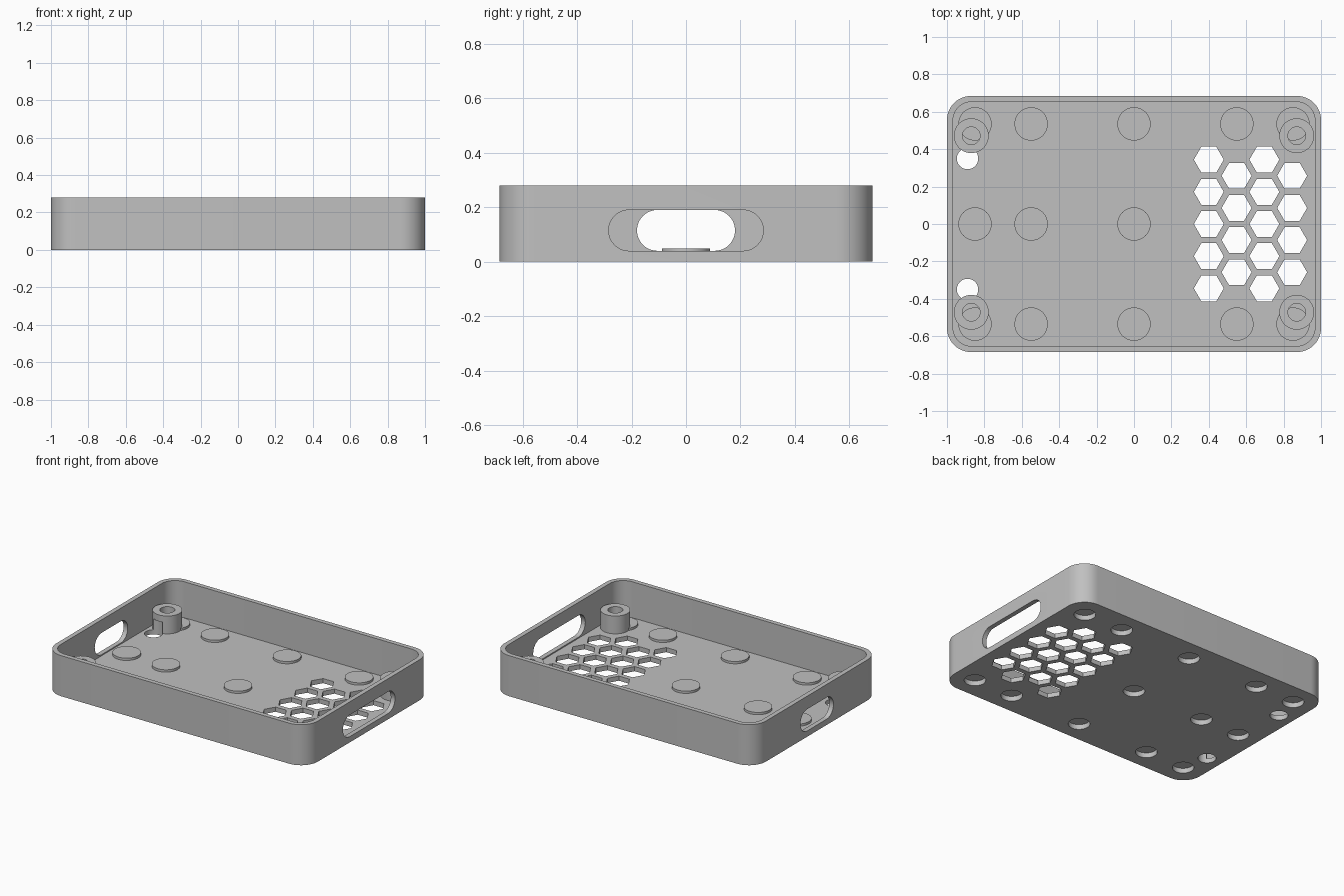
import bpy, bmesh
from math import cos, sin, pi, radians

cube = bpy.data.objects.get("Cube")
if cube:
    bpy.data.objects.remove(cube, do_unlink=True)

grey = bpy.data.materials.new("light_grey")
grey.use_nodes = True
colour = (0.53, 0.53, 0.53, 1)
grey.diffuse_color = colour
grey.node_tree.nodes["Principled BSDF"].inputs["Base Color"].default_value = colour

WALL, FLOOR, HEIGHT = 0.032, 0.032, 0.28


def rounded(hx, hy, r, seg=12):
    """Outline of a rounded rectangle, counter-clockwise."""
    pts = []
    for i, (sx, sy) in enumerate([(1, 1), (-1, 1), (-1, -1), (1, -1)]):
        for k in range(seg + 1):
            a = pi / 2 * (i + k / seg)
            pts.append((sx * (hx - r) + r * cos(a), sy * (hy - r) + r * sin(a)))
    return pts


def ring(x, y, r, n=48):
    return [(x + r * cos(2 * pi * k / n), y + r * sin(2 * pi * k / n)) for k in range(n)]


def prism(bm, outline, low, high, axis="z"):
    """Extrude an outline along z, or a y-z outline along x."""
    def place(p, h):
        return (p[0], p[1], h) if axis == "z" else (h, p[0], p[1])
    a = [bm.verts.new(place(p, low)) for p in outline]
    b = [bm.verts.new(place(p, high)) for p in outline]
    bm.faces.new(a[::-1])
    bm.faces.new(b)
    n = len(a)
    for i in range(n):
        j = (i + 1) % n
        bm.faces.new((a[i], a[j], b[j], b[i]))


def finish(name, bm):
    bmesh.ops.remove_doubles(bm, verts=bm.verts, dist=1e-5)
    bmesh.ops.recalc_face_normals(bm, faces=bm.faces)
    mesh = bpy.data.meshes.new(name)
    bm.to_mesh(mesh)
    bm.free()
    mesh.materials.append(grey)
    ob = bpy.data.objects.new(name, mesh)
    bpy.context.collection.objects.link(ob)
    return ob


def combine(target, other, operation):
    mod = target.modifiers.new(operation, "BOOLEAN")
    mod.operation, mod.solver, mod.object = operation, "EXACT", other
    bpy.context.view_layer.objects.active = target
    bpy.ops.object.modifier_apply(modifier=mod.name)
    bpy.data.objects.remove(other, do_unlink=True)


# Outer shell and its cavity
bm = bmesh.new()
prism(bm, rounded(1, 0.685, 0.13), 0, HEIGHT)
tray = finish("tray", bm)
bm = bmesh.new()
prism(bm, rounded(1 - WALL, 0.685 - WALL, 0.1), FLOOR, HEIGHT + 0.1)
combine(tray, finish("cavity", bm), "DIFFERENCE")

# Round pads raised above the floor
pads = [(x, y) for y in (-0.535, 0.535) for x in (-0.85, -0.55, 0, 0.55, 0.85)]
pads += [(x, 0) for x in (-0.85, -0.55, 0)]
bm = bmesh.new()
for x, y in pads:
    prism(bm, ring(x, y, 0.089), 0.015, 0.048)
combine(tray, finish("pads", bm), "UNION")

# Hollow corner standoffs
bm = bmesh.new()
bore = bmesh.new()
for sx in (-1, 1):
    for sy in (-1, 1):
        prism(bm, ring(sx * 0.87, sy * 0.472, 0.093), 0.01, 0.155)
        prism(bore, ring(sx * 0.87, sy * 0.472, 0.047), -0.1, 0.3)
standoffs = finish("standoffs", bm)
combine(standoffs, finish("bores", bore), "DIFFERENCE")
combine(tray, standoffs, "UNION")

# Cutouts: recesses under the pads, cable holes, vents, side slots
bm = bmesh.new()
for x, y in pads:
    prism(bm, ring(x, y, 0.068), -0.1, 0.034)
for sy in (-1, 1):
    prism(bm, ring(-0.89, sy * 0.35, 0.057), -0.1, 0.11)
for col in range(4):
    rows = 5 - col % 2
    for row in range(rows):
        y = (row - (rows - 1) / 2) * 0.172
        prism(bm, ring(0.4 + col * 0.1485, y, 0.08, 6), -0.1, 0.06)
for side, half in ((1, 0.284), (-1, 0.18)):
    slot = [(y, z + 0.115) for y, z in rounded(half, 0.075, 0.0749)]
    prism(bm, slot, *sorted((side * 0.95, side * 1.1)), axis="x")
combine(tray, finish("cutouts", bm), "DIFFERENCE")

# Smooth curved walls, sharp edges
bpy.ops.object.select_all(action="DESELECT")
tray.select_set(True)
bpy.context.view_layer.objects.active = tray
bpy.ops.object.shade_smooth_by_angle(angle=radians(30))
